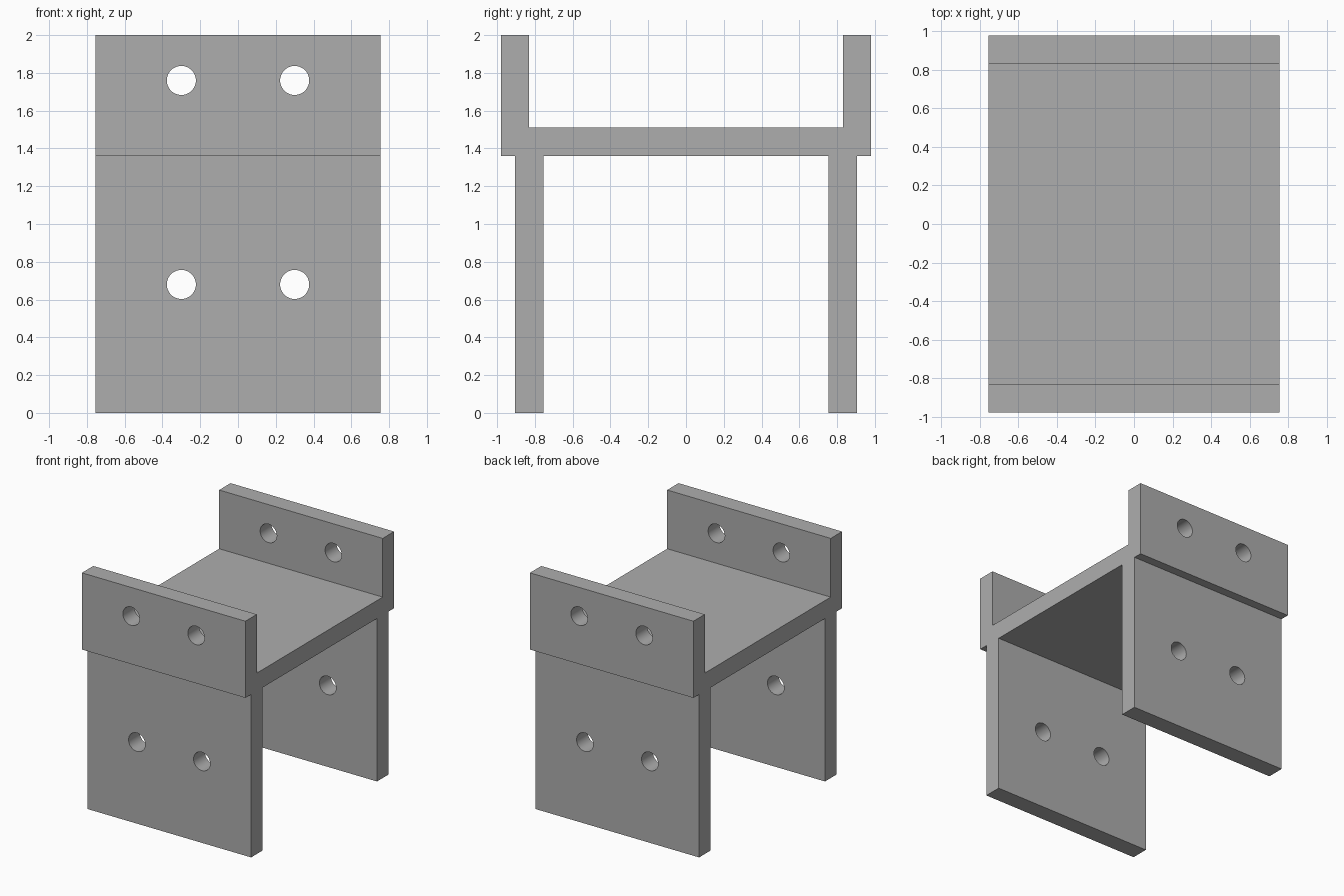
import bpy, bmesh, math
from mathutils import Matrix

cube = bpy.data.objects.get("Cube")
if cube:
    bpy.data.objects.remove(cube, do_unlink=True)

HALF_WIDTH = 0.755
HOLE_RADIUS = 0.077
HOLE_X = 0.3

grey = bpy.data.materials.new("plain grey")
grey.use_nodes = True
colour = (0.42, 0.42, 0.42, 1)
grey.diffuse_color = colour
grey.node_tree.nodes["Principled BSDF"].inputs["Base Color"].default_value = colour


def add_object(name, bm):
    bmesh.ops.recalc_face_normals(bm, faces=bm.faces)
    mesh = bpy.data.meshes.new(name)
    bm.to_mesh(mesh)
    bm.free()
    mesh.materials.append(grey)
    obj = bpy.data.objects.new(name, mesh)
    bpy.context.collection.objects.link(obj)
    return obj


# Bracket: half of the section (y, z), mirrored and extruded across the width
half = [(0.755, 1.36), (0.755, 0), (0.905, 0), (0.905, 1.36),
        (0.98, 1.36), (0.98, 2), (0.83, 2), (0.83, 1.51)]
section = half + [(-y, z) for y, z in reversed(half)]
bm = bmesh.new()
face = bm.faces.new([bm.verts.new((-HALF_WIDTH, y, z)) for y, z in section])
sweep = bmesh.ops.extrude_face_region(bm, geom=[face], use_keep_orig=True)
moved = [v for v in sweep["geom"] if isinstance(v, bmesh.types.BMVert)]
bmesh.ops.translate(bm, verts=moved, vec=(2 * HALF_WIDTH, 0, 0))
bracket = add_object("bracket", bm)

# Bolt holes: rods running front to back through both flanges and both legs
bm = bmesh.new()
for z in (0.68, 1.76):
    for x in (-HOLE_X, HOLE_X):
        place = Matrix.Translation((x, 0, z)) @ Matrix.Rotation(math.pi / 2, 4, "X")
        bmesh.ops.create_cone(bm, cap_ends=True, segments=48, radius1=HOLE_RADIUS,
                              radius2=HOLE_RADIUS, depth=3, matrix=place)
cutter = add_object("hole_cutter", bm)
cutter.hide_render = True
cutter.hide_viewport = True

holes = bracket.modifiers.new("bolt holes", "BOOLEAN")
holes.operation = "DIFFERENCE"
holes.solver = "EXACT"
holes.object = cutter

# Apply the cut, drop the cutter, and smooth the hole walls only
bpy.context.view_layer.objects.active = bracket
bracket.select_set(True)
bpy.ops.object.modifier_apply(modifier=holes.name)
bpy.data.objects.remove(cutter, do_unlink=True)
bpy.ops.object.shade_smooth_by_angle(angle=math.radians(30))
